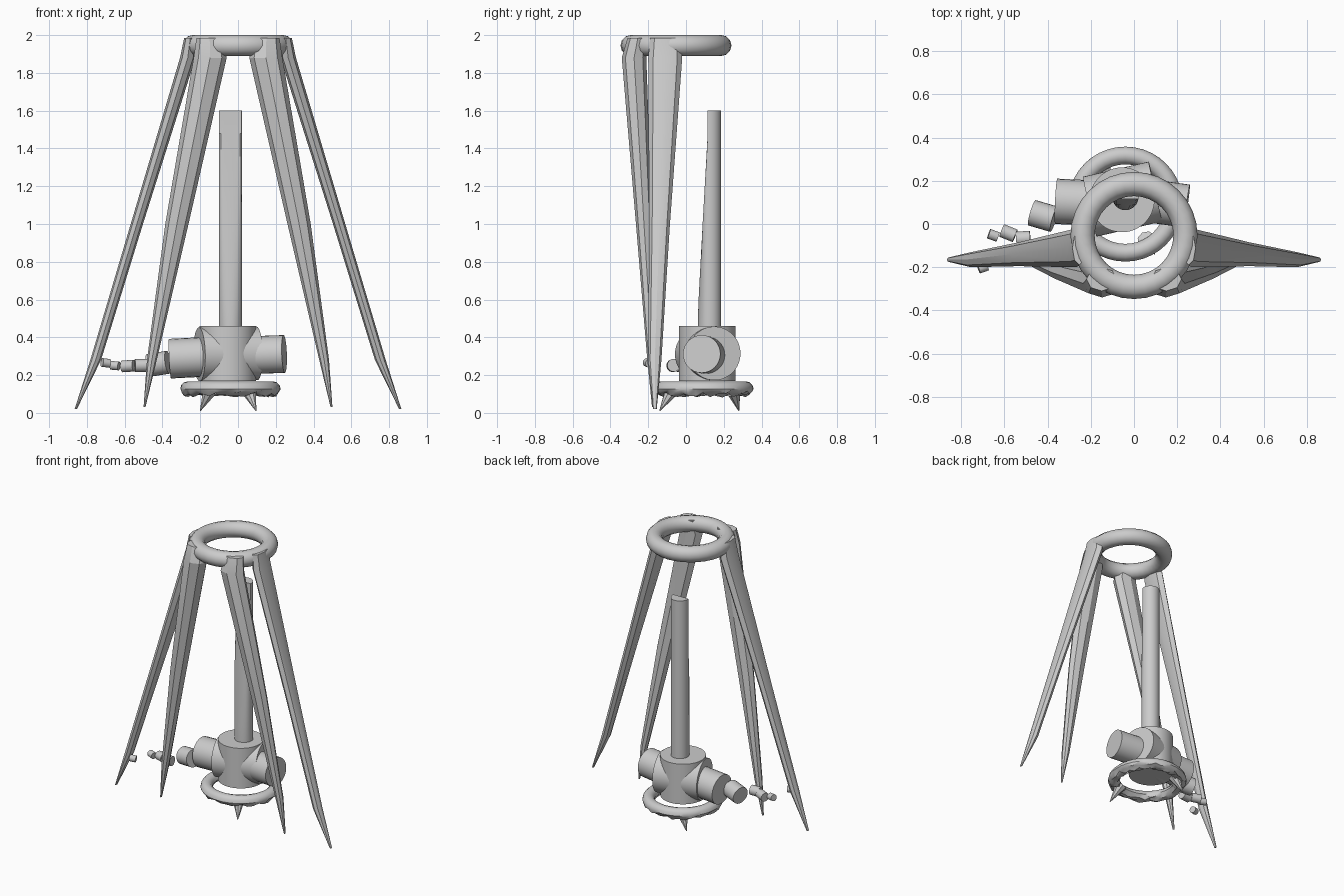
import bpy, bmesh, random
from math import sin, cos, pi
from mathutils import Vector

if "Cube" in bpy.data.objects:
    bpy.data.objects.remove(bpy.data.objects["Cube"])

random.seed(4)


def finish(name, bm, angle=0.6):
    bmesh.ops.recalc_face_normals(bm, faces=bm.faces[:])
    me = bpy.data.meshes.new(name)
    bm.to_mesh(me)
    bm.free()
    ob = bpy.data.objects.new(name, me)
    bpy.context.collection.objects.link(ob)
    bpy.ops.object.select_all(action='DESELECT')
    ob.select_set(True)
    bpy.context.view_layer.objects.active = ob
    bpy.ops.object.shade_smooth_by_angle(angle=angle)
    return ob


def loft(name, sections, angle=0.6):
    """Skin a list of equal-length point loops and cap both ends."""
    bm = bmesh.new()
    loops = [[bm.verts.new(p) for p in s] for s in sections]
    n = len(loops[0])
    for a, b in zip(loops, loops[1:]):
        for i in range(n):
            j = (i + 1) % n
            bm.faces.new((a[i], a[j], b[j], b[i]))
    bm.faces.new(loops[0])
    bm.faces.new(loops[-1])
    return finish(name, bm, angle)


def cone(name, a, b, r1, r2, n=32):
    """Round bar from point a to point b."""
    a, b = Vector(a), Vector(b)
    q = (b - a).to_track_quat('Z', 'Y')
    ring = lambda c, r: [c + q @ Vector((r * cos(2 * pi * i / n), r * sin(2 * pi * i / n), 0)) for i in range(n)]
    return loft(name, [ring(a, r1), ring(b, r2)])


def torus(name, c, R, r, n=32, m=12, rough=0.0):
    bm = bmesh.new()
    v = []
    for i in range(n):
        t = 2 * pi * i / n
        row = []
        for k in range(m):
            u = 2 * pi * k / m
            rr, z = R + r * cos(u), r * sin(u)
            if z < -0.3 * r:
                z += random.uniform(-0.2, 1) * rough
            row.append(bm.verts.new((c[0] + rr * cos(t), c[1] + rr * sin(t), c[2] + z)))
        v.append(row)
    for i in range(n):
        for k in range(m):
            i2, k2 = (i + 1) % n, (k + 1) % m
            bm.faces.new((v[i][k], v[i2][k], v[i2][k2], v[i][k2]))
    return finish(name, bm)


def leg(name, rows, side):
    """Faceted blade: rows of z, x range, y range."""
    secs = []
    for z, x0, x1, y0, y1 in rows:
        cx, cy, hx, hy = (x0 + x1) / 2, (y0 + y1) / 2, (x1 - x0) / 2, (y1 - y0) / 2
        secs.append([(side * (cx + hx * cos(pi * i / 4)), cy + hy * sin(pi * i / 4), z) for i in range(8)])
    return loft(name, secs, 0.4)


# Upper ring
torus("top_ring", (0, -0.053, 1.945), 0.238, 0.056)

# Four tapering blade legs
outer = [(1.985, .22, .285, -.19, -.03), (1.88, .225, .307, -.2, -.02), (1.0, .503, .568, -.195, -.085),
         (.28, .725, .782, -.2, -.13), (.02, .853, .865, -.175, -.155)]
inner = [(1.985, .08, .22, -.31, -.20), (1.88, .06, .235, -.34, -.21), (1.0, .262, .385, -.265, -.18),
         (.28, .43, .482, -.205, -.15), (.03, .49, .5, -.18, -.165)]
for s, word in ((1, "right"), (-1, "left")):
    leg(word + "_outer_leg", outer, s)
    leg(word + "_inner_leg", inner, s)

# Column with a sloping cut along its front
sections = []
for z, cut in ((.44, 0), (.57, .065), (1.0, .088), (1.48, .115), (1.6, .115)):
    sections.append([(-.04 + .061 * cos(2 * pi * i / 32), max(cut, .125 + .061 * sin(2 * pi * i / 32)), z)
                     for i in range(32)])
loft("column", sections, 0.5)

# Hub: upright drum crossed by a slightly turned drum
cone("hub", (-.055, .112, .17), (-.055, .112, .46), .15, .15, 48)
cone("cross_drum", (-.205, .08, .31), (.10, .15, .315), .142, .142, 48)

# Side stubs and broken chain of shrinking cylinders
cone("right_stub", (.05, .11, .305), (.245, .083, .312), .1, .1)
parts = [("arm_drum", (-.15, .095, .298), (-.36, .105, .287), .105),
         ("arm_elbow", (-.37, .022, .268), (-.472, .052, .252), .061),
         ("arm_link_1", (-.48, -.065, .252), (-.545, -.07, .25), .034),
         ("arm_link_2", (-.55, -.055, .25), (-.612, -.03, .246), .031),
         ("arm_link_3", (-.63, -.06, .248), (-.672, -.045, .252), .023),
         ("arm_link_4", (-.68, -.193, .262), (-.72, -.207, .267), .023)]
for name, a, b, r in parts:
    cone(name, a, b, r, r, 24)

# Base ring with a rough underside and two splayed spikes
torus("base_ring", (-.04, .092, .126), .225, .041, 40, 12, .02)
cone("front_spike", (.055, -.07, .125), (.096, -.14, .01), .042, .002, 8)
cone("back_spike", (-.145, .25, .125), (-.2, .28, .01), .042, .002, 8)
